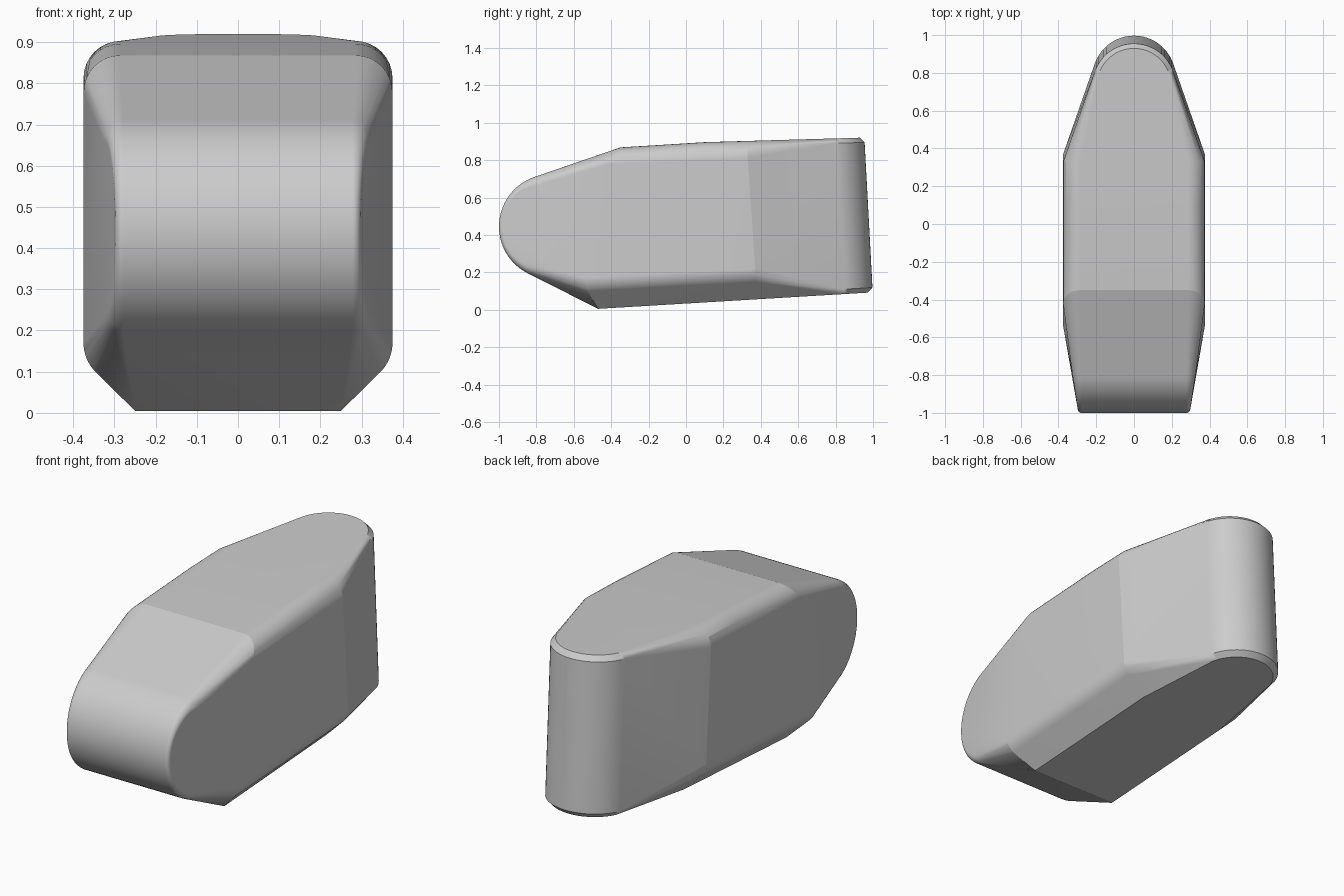
import bpy, bmesh
from math import sin, cos, pi, radians

default = bpy.data.objects.get("Cube")
if default:
    bpy.data.objects.remove(default, do_unlink=True)

STEPS = 8
points = []


def add(x, y, z):
    """Add a point and its mirror image."""
    points.extend([(x, y, z), (-x, y, z)])


def lerp(a, b, t):
    return a + (b - a) * t


def top_z(y):
    return 0.893 + 0.029 * y


def bottom_z(y):
    return 0.005 + 0.06 * (y + 0.47)


# Rounded nose: a barrel arc whose ends roll over into the tapering sides
for i in range(25):
    a = lerp(radians(108.4), radians(243.2), i / 24)
    y, z = -0.72 + 0.28 * cos(a), 0.445 + 0.28 * sin(a)
    drop = 0.02 + 0.15 * (y + 1)
    side = 0.298 + 0.15 * (y + 1)
    for k in range(STEPS + 1):
        t = k / STEPS * pi / 2
        r = 0.28 - drop * (1 - cos(t))
        add(lerp(0.278, side, sin(t)), -0.72 + r * cos(a), 0.445 + r * sin(a))


def rib(y_top, y_high, y_low, y_bottom, z_top, z_bottom):
    """Cross-section with rounded top corners and chamfered bottom corners."""
    for k in range(STEPS + 1):
        t = k / STEPS * pi / 2
        add(0.285 + 0.09 * sin(t), lerp(y_high, y_top, cos(t)),
            z_top - 0.09 * (1 - cos(t)))
    add(0.25, y_bottom, z_bottom)
    for k in range(STEPS + 1):
        t = k / STEPS * pi / 4
        add(0.275 + 0.1 * cos(t), lerp(y_low, y_bottom, 0.3 * sin(t)),
            z_bottom + 0.165 - 0.1 * sin(t))


# Front and rear shoulders, with the slight break in the roof between them
rib(-0.35, -0.42, -0.54, -0.47, 0.868, 0.005)
rib(0.33, 0.33, 0.37, 0.37, top_z(0.33), bottom_z(0.37))
for k in range(STEPS + 1):
    t = k / STEPS * pi / 2
    add(0.285 + 0.09 * sin(t), 0.1, top_z(0.1) - 0.09 * (1 - cos(t)))

# Rounded tail, leaning forward, with a small bevel above and below
for i in range(13):
    a = lerp(radians(18), pi / 2, i / 12)
    for radius, inset in ((0.195, 0), (0.22, 0.026)):
        x, dy = radius * cos(a), radius * sin(a)
        add(x, 0.735 + dy, top_z(0.735 + dy) - inset)
        add(x, 0.777 + dy, bottom_z(0.777 + dy) + inset)

# Skin the sections into one closed convex shell
bm = bmesh.new()
for p in points:
    bm.verts.new(p)
bmesh.ops.remove_doubles(bm, verts=bm.verts[:], dist=0.0005)
hull = bmesh.ops.convex_hull(bm, input=bm.verts[:])
unused = {g for g in hull["geom_interior"] + hull["geom_unused"]
          if isinstance(g, bmesh.types.BMVert)}
bmesh.ops.delete(bm, geom=list(unused), context="VERTS")
bmesh.ops.dissolve_limit(bm, angle_limit=radians(1), verts=bm.verts[:],
                         edges=bm.edges[:])
bmesh.ops.recalc_face_normals(bm, faces=bm.faces[:])
mesh = bpy.data.meshes.new("body_shell")
bm.to_mesh(mesh)
bm.free()

body = bpy.data.objects.new("body_shell", mesh)
bpy.context.collection.objects.link(body)
bpy.ops.object.select_all(action="DESELECT")
body.select_set(True)
bpy.context.view_layer.objects.active = body
bpy.ops.object.shade_smooth_by_angle(angle=radians(14))
weighted = body.modifiers.new("even_shading", "WEIGHTED_NORMAL")
weighted.keep_sharp = True
